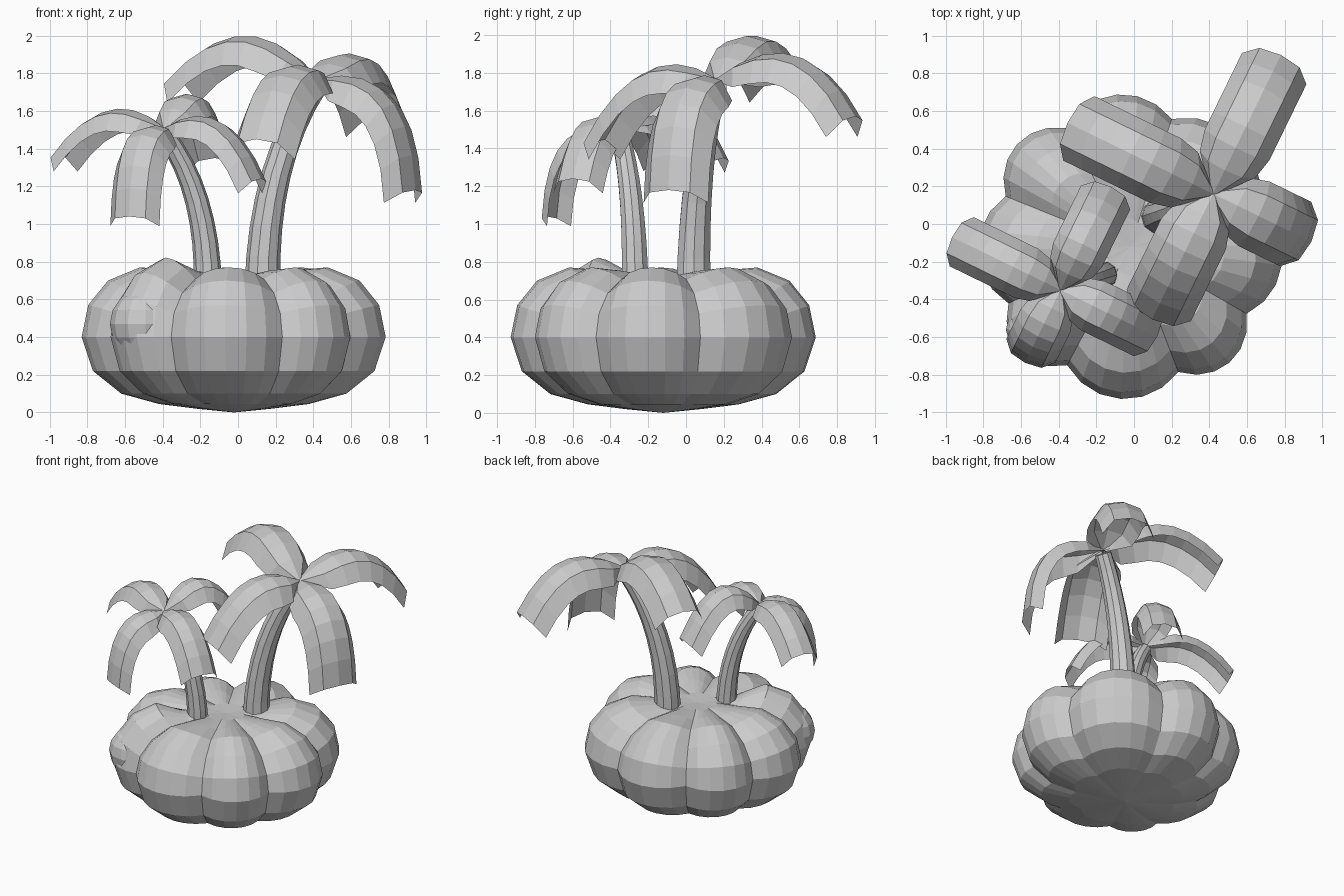
import bpy, bmesh
from math import sin, cos, radians, pi
from mathutils import Vector, Matrix

old = bpy.data.objects.get("Cube")
if old:
    bpy.data.objects.remove(old)

grey = bpy.data.materials.new("plain_grey")
grey.use_nodes = True
COLOUR = (0.6, 0.6, 0.6, 1)
grey.diffuse_color = COLOUR
grey.node_tree.nodes["Principled BSDF"].inputs["Base Color"].default_value = COLOUR


def finish(bm, name):
    mesh = bpy.data.meshes.new(name)
    bm.to_mesh(mesh)
    bm.free()
    mesh.materials.append(grey)
    obj = bpy.data.objects.new(name, mesh)
    bpy.context.collection.objects.link(obj)


def bridge(bm, a, b, closed):
    for i in range(len(a) if closed else len(a) - 1):
        j = (i + 1) % len(a)
        bm.faces.new((a[i], a[j], b[j], b[i]))


def bezier(p, t):
    return p[0] * (1 - t) ** 2 + p[1] * 2 * t * (1 - t) + p[2] * t * t


def trunk(name, path, r0, r1, sides=10, steps=8):
    bm = bmesh.new()
    previous = None
    for k in range(steps + 1):
        t = k / steps
        c = bezier(path, t)
        tangent = (path[1] - path[0]).lerp(path[2] - path[1], t).normalized()
        u = Vector((0, 1, 0)).cross(tangent).normalized()
        v = tangent.cross(u)
        r = r0 + (r1 - r0) * t
        ring = [bm.verts.new(c + (u * cos(a) + v * sin(a)) * r)
                for a in (2 * pi * i / sides for i in range(sides))]
        if previous:
            bridge(bm, previous, ring, True)
        else:
            bm.faces.new(ring[::-1])
        previous = ring
    bm.faces.new(previous)
    finish(bm, name)


# Arched leaf: a folded strip swept along a drooping curve
def frond(name, hub, angle, control, tip, size, steps=7):
    out = Vector((cos(angle), sin(angle), 0))
    side = Vector((-sin(angle), cos(angle), 0))
    up = Vector((0, 0, 1))
    path = [hub, hub + out * control[0] + up * control[1], hub + out * tip[0] + up * tip[1]]
    section = ((-1, -0.82), (-0.62, -0.16), (0, 0), (0.62, -0.16), (1, -0.82))
    bm = bmesh.new()
    previous = None
    for k in range(steps + 1):
        t = k / steps
        c = bezier(path, t)
        tangent = (path[1] - path[0]).lerp(path[2] - path[1], t).normalized()
        fold = tangent.cross(side) * 0.6 + up * 0.4
        w = size * (0.1, 0.86, 1)[min(k, 2)]
        row = [bm.verts.new(c + side * w * s + fold * w * d) for s, d in section]
        if previous:
            bridge(bm, previous, row, False)
        previous = row
    finish(bm, name)


# Island: a turned profile pinched at the seams between its lobes
PROFILE = ((0.2, 0.02), (0.4, 0.045), (0.6, 0.1), (0.75, 0.22), (0.81, 0.4),
           (0.775, 0.57), (0.67, 0.7), (0.5, 0.77), (0.32, 0.755), (0.15, 0.73))
SEAMS = (16, 72, 118, 158, 205, 242, 291, 330, 376)
TALL_LOBE = 205
STEPS = 6
MIDDLE = Vector((-0.02, -0.12, 0))
bm = bmesh.new()
rings = []
for radius, height in PROFILE:
    ring = []
    for start, end in zip(SEAMS, SEAMS[1:]):
        for k in range(STEPS):
            a = radians(start + (end - start) * k / STEPS)
            pinch = (2 * k / STEPS - 1) ** 2
            r = radius * (1 - 0.12 * pinch)
            z = height
            if height > 0.4:
                z -= (height - 0.4) * 0.2 * pinch * radius / 0.6 * (radius > 0.2)
                if start == TALL_LOBE and radius > 0.4:
                    z += (height - 0.4) * 0.14 * (1 - pinch)
            ring.append(bm.verts.new(MIDDLE + Vector((r * cos(a), r * sin(a), z))))
    rings.append(ring)
for a, b in zip(rings, rings[1:]):
    bridge(bm, a, b, True)
bottom, top = bm.verts.new(MIDDLE), bm.verts.new(MIDDLE + Vector((0, 0, 0.72)))
for i in range(len(rings[0])):
    j = (i + 1) % len(rings[0])
    bm.faces.new((bottom, rings[0][j], rings[0][i]))
    bm.faces.new((top, rings[-1][i], rings[-1][j]))
finish(bm, "island")

# Small bulge on the tall lobe
bm = bmesh.new()
bmesh.ops.create_uvsphere(bm, u_segments=12, v_segments=8, radius=0.19)
bmesh.ops.translate(bm, vec=(-0.49, -0.56, 0.47), verts=bm.verts)
finish(bm, "island_bump")

# Palms: hub, base, trunk radii, leaf half width, four crossed fronds (control, tip)
PALMS = {
    "large": (Vector((0.42, 0.16, 1.77)), Vector((0.13, 0.04, 0.66)), (0.095, 0.06), 0.19,
              (((0.5, 0.35), (0.82, -0.2)), ((0.42, 0.46), (0.86, 0)),
               ((0.42, 0.25), (0.74, -0.32)), ((0.54, 0.12), (0.58, -0.59)))),
    "small": (Vector((-0.39, -0.35, 1.51)), Vector((-0.16, -0.27, 0.66)), (0.075, 0.05), 0.145,
              (((0.32, 0.43), (0.61, -0.16)), ((0.33, 0.26), (0.64, -0.14)),
               ((0.4, 0.1), (0.43, -0.47)), ((0.35, 0.21), (0.57, -0.27)))),
}
for label, (hub, base, radii, width, leaves) in PALMS.items():
    bend = Vector((base.x, base.y, base.z + (hub.z - base.z) * 0.6))
    trunk(f"{label}_trunk", [base, bend, hub - Vector((0, 0, 0.03))], *radii)
    for i, (control, tip) in enumerate(leaves):
        frond(f"{label}_frond_{i + 1}", hub, radians(64 + 90 * i), control, tip, width)
